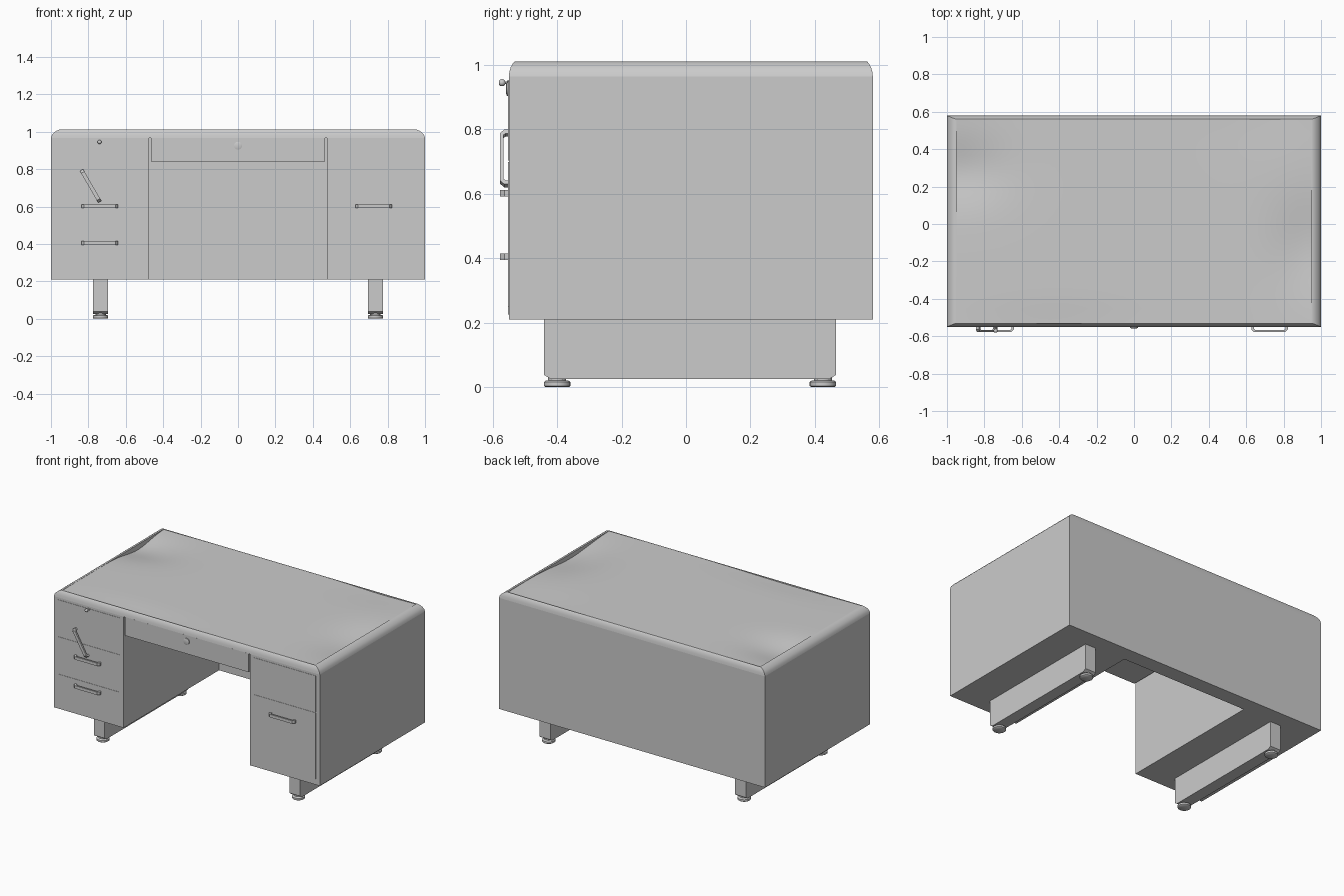
import bpy, bmesh, math
from mathutils import Matrix, Vector

if "Cube" in bpy.data.objects:
    bpy.data.objects.remove(bpy.data.objects["Cube"])

YF, YB = -0.55, 0.58          # front and back of the desk body
XK = 0.475                    # half width of the knee hole


def make(name, bm, smooth=None):
    bmesh.ops.recalc_face_normals(bm, faces=bm.faces)
    me = bpy.data.meshes.new(name)
    bm.to_mesh(me)
    bm.free()
    ob = bpy.data.objects.new(name, me)
    bpy.context.collection.objects.link(ob)
    if smooth:
        bpy.ops.object.select_all(action='DESELECT')
        ob.select_set(True)
        bpy.context.view_layer.objects.active = ob
        bpy.ops.object.shade_smooth_by_angle(angle=math.radians(smooth))
    return ob


def box(name, x0, x1, y0, y1, z0, z1):
    bm = bmesh.new()
    m = Matrix.Translation(((x0 + x1) / 2, (y0 + y1) / 2, (z0 + z1) / 2))
    bmesh.ops.create_cube(bm, size=1, matrix=m @ Matrix.Diagonal((x1 - x0, y1 - y0, z1 - z0, 1)))
    return make(name, bm)


def prism(name, pts, vec):
    bm = bmesh.new()
    f = bm.faces.new([bm.verts.new(p) for p in pts])
    r = bmesh.ops.extrude_face_region(bm, geom=[f])
    moved = [v for v in r['geom'] if isinstance(v, bmesh.types.BMVert)]
    bmesh.ops.translate(bm, verts=moved, vec=vec)
    if f.is_valid and len(bm.faces) < len(pts) + 2:
        bm.faces.new([bm.verts[i] for i in range(len(pts))])
    return make(name, bm)


def loft(name, rings, cap0=True, cap1=True, smooth=40):
    bm = bmesh.new()
    rs = [[bm.verts.new(p) for p in r] for r in rings]
    n = len(rs[0])
    for a, b in zip(rs, rs[1:]):
        for i in range(n):
            bm.faces.new((a[i], a[(i + 1) % n], b[(i + 1) % n], b[i]))
    if cap0:
        bm.faces.new(rs[0])
    if cap1:
        bm.faces.new(rs[-1])
    return make(name, bm, smooth)


def lathe(name, profile, loc, axis='Z', n=24):
    def pt(r, h, k):
        c, s = r * math.cos(k * math.tau / n), r * math.sin(k * math.tau / n)
        return Vector(loc) + Vector((c, s, h) if axis == 'Z' else (c, -h, s))
    return loft(name, [[pt(r, h, k) for k in range(n)] for r, h in profile])


# U-shaped body: two pedestals joined by the back panel
u = [(-1, YF), (-XK, YF), (-XK, 0.475), (XK, 0.475), (XK, YF), (1, YF), (1, YB), (-1, YB)]
prism("desk_body", [(x, y, 0.21) for x, y in u], (0, 0, 0.755))

# rounded rim around the top, rolling over into a shallow recess
rim = [(0, 0, .965), (.004, .002, .98), (.014, .006, .993), (.028, .012, 1.004),
       (.044, .018, 1.011), (.05, .02, 1.011), (.05, .02, .967)]
loft("top_rim", [[(-1 + a, YF + b, z), (1 - a, YF + b, z), (1 - a, YB - b, z), (-1 + a, YB - b, z)]
                 for a, b, z in rim])

# gently warped writing surface
dips = [(-.95, .28, .25, .17, .035), (.95, -.12, .2, .25, .03),
        (.7, .58, .25, .2, .008), (-.4, -.55, .4, .12, .008)]
bm = bmesh.new()
bmesh.ops.create_grid(bm, x_segments=48, y_segments=28, size=1)
for v in bm.verts:
    x, y = v.co.x * 0.951, 0.015 + v.co.y * 0.546
    z = 1.01 - sum(h * math.exp(-((x - cx) / sx) ** 2 - ((y - cy) / sy) ** 2)
                   for cx, cy, sx, sy, h in dips)
    v.co = (x, y, z)
make("writing_surface", bm, 40)

# centre drawer hanging in the knee hole with narrow gaps at its sides
box("centre_drawer", -.465, .465, YF, .46, .84, .966)
lathe("centre_drawer_lock", [(.021, 0), (.021, .006), (.015, .008)], (0, YF, .925), 'Y')

# drawer fronts, barely proud of the pedestals
for i, (z0, z1) in enumerate([(.225, .445), (.449, .699), (.703, .95)]):
    box(f"left_drawer_front_{i}", -.97, -.505, YF - .002, YF + .01, z0, z1)
for i, (z0, z1) in enumerate([(.25, .699), (.703, .95)]):
    box(f"right_drawer_front_{i}", .505, .97, YF - .002, YF + .01, z0, z1)


# bent square-bar pull handles
def handle(name, x, z, angle=0):
    path = [(-.098, 0), (-.098, -.014), (-.084, -.028), (.084, -.028), (.098, -.014), (.098, 0)]
    inner = [(-.084, 0), (-.084, -.01), (-.078, -.017), (.078, -.017), (.084, -.01), (.084, 0)]
    rings = [[(a[0], a[1], -.01), (b[0], b[1], -.01), (b[0], b[1], .01), (a[0], a[1], .01)]
             for a, b in zip(path, inner)]
    ob = loft(name, rings, smooth=None)
    ob.location = (x, YF, z)
    ob.rotation_euler.y = math.radians(angle)


handle("left_handle_lower", -.74, .405)
handle("left_handle_middle", -.74, .602)
handle("left_handle_tilted", -.788, .71, 60)
handle("right_handle", .725, .602)

# small pull knob on a stem
ball = [(.011 * math.sin(t), .021 - .011 * math.cos(t)) for t in [.4 + k * .33 for k in range(8)]]
lathe("knob", [(.009, 0), (.009, .004), (.004, .005)] + ball, (-.74, YF, .945), 'Y', 16)

# sled legs with chamfered lower ends, and round levelling feet
for side, sx in (("left", -1), ("right", 1)):
    prof = [(-.44, .21), (-.44, .038), (-.42, .025), (.445, .025), (.465, .038), (.465, .21)]
    prism(f"{side}_leg", [(sx * .735 - .04, y, z) for y, z in prof], (.08, 0, 0))
    for end, y in (("front", -.4), ("back", .425)):
        lathe(f"{side}_{end}_foot", [(.036, 0), (.041, .004), (.041, .016), (.036, .02), (.028, .021), (.028, .03)],
              (sx * .735, y, 0))
